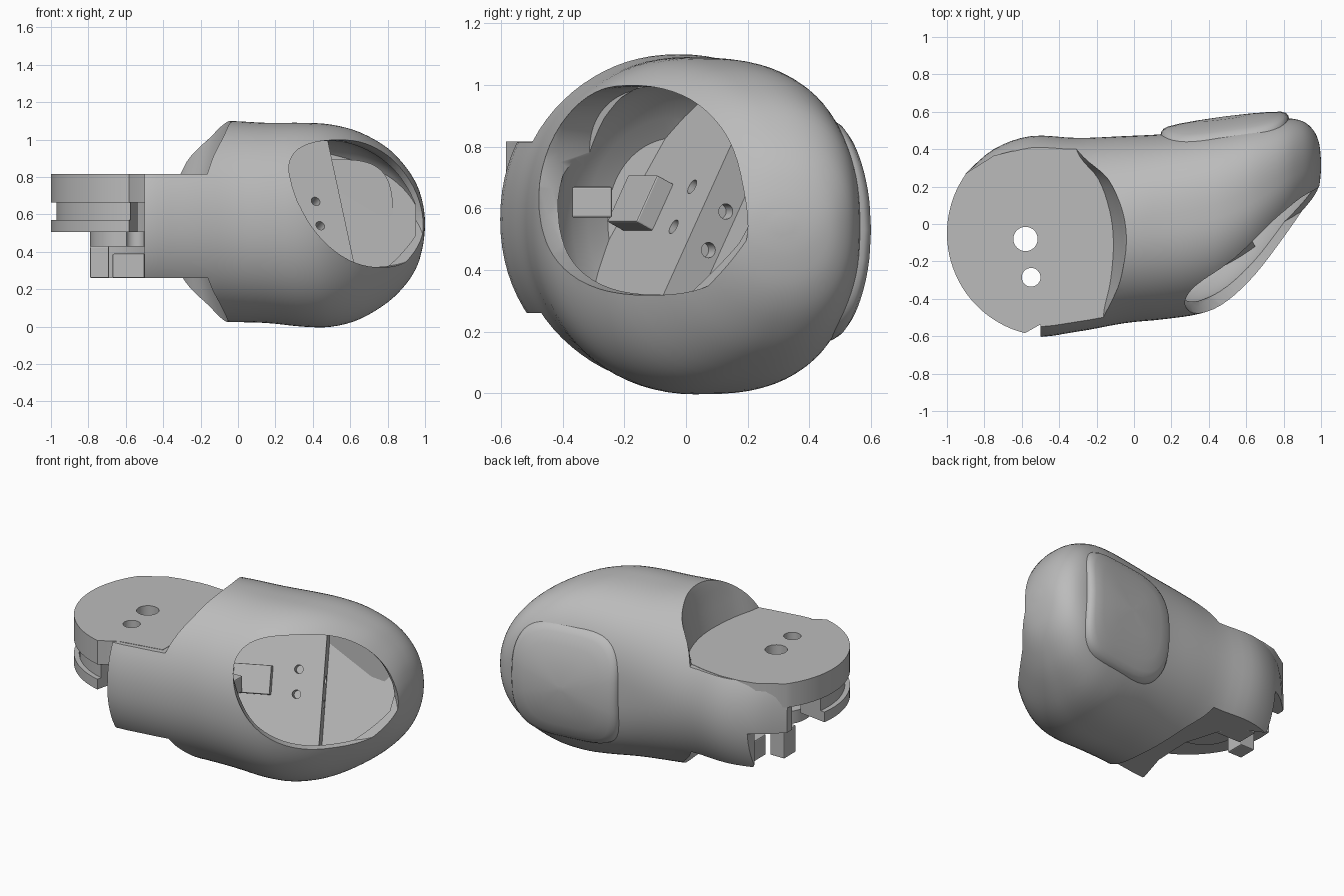
import bpy, bmesh, math
from mathutils import Vector, Matrix

old = bpy.data.objects.get("Cube")
if old:
    bpy.data.objects.remove(old, do_unlink=True)

grey = bpy.data.materials.new("plain grey")
grey.use_nodes = True
grey.diffuse_color = (0.5, 0.5, 0.5, 1)
grey.node_tree.nodes["Principled BSDF"].inputs["Base Color"].default_value = (0.5, 0.5, 0.5, 1)


def finish(name, bm):
    bmesh.ops.recalc_face_normals(bm, faces=bm.faces[:])
    mesh = bpy.data.meshes.new(name)
    bm.to_mesh(mesh)
    bm.free()
    mesh.materials.append(grey)
    ob = bpy.data.objects.new(name, mesh)
    bpy.context.collection.objects.link(ob)
    return ob


def skin(rings):
    """Closed bmesh through a list of rings of points."""
    bm = bmesh.new()
    rows = [[bm.verts.new(p) for p in ring] for ring in rings]
    for a, b in zip(rows, rows[1:]):
        for i in range(len(a)):
            j = (i + 1) % len(a)
            bm.faces.new((a[i], a[j], b[j], b[i]))
    bm.faces.new(rows[0][::-1])
    bm.faces.new(rows[-1])
    return bm


def superellipse(n, count, n_left=None):
    """Unit outline; the negative side may have its own roundness."""
    pts = []
    for i in range(count):
        t = 2 * math.pi * i / count
        c, s = math.cos(t), math.sin(t)
        k = n_left if n_left and c < 0 else n
        pts.append((math.copysign(abs(c) ** (2 / k), c), math.copysign(abs(s) ** (2 / k), s)))
    return pts


def spline(keys, steps):
    """Smooth interpolation through tuples of any length."""
    out = []
    for i in range(len(keys) - 1):
        p = [Vector(keys[max(0, min(len(keys) - 1, i + k))]) for k in (-1, 0, 1, 2)]
        for s in range(steps):
            t = s / steps
            out.append(p[1] + 0.5 * t * (p[2] - p[0] + t * (2 * p[0] - 5 * p[1] + 4 * p[2] - p[3]
                       + t * (3 * (p[1] - p[2]) + p[3] - p[0]))))
    return out + [Vector(keys[-1])]


def prism(outline, z0, z1):
    return skin([[(x, y, z) for x, y in outline] for z in (z0, z1)])


def arc(cx, cy, r, start, end, step):
    return [(cx + r * math.cos(math.radians(t)), cy + r * math.sin(math.radians(t)))
            for t in range(start, end, step)]


def rod(name, p, axis, r, length):
    bm = bmesh.new()
    m = Matrix.Translation(p) @ Vector(axis).to_track_quat("Z", "Y").to_matrix().to_4x4()
    bmesh.ops.create_cone(bm, cap_ends=True, segments=32, radius1=r, radius2=r, depth=length, matrix=m)
    return finish(name, bm)


def half_space(point, normal):
    """Big block filling everything behind a plane."""
    bm = bmesh.new()
    turn = normal.to_track_quat("Z", "Y").to_matrix().to_4x4()
    bmesh.ops.create_cube(bm, size=4, matrix=Matrix.Translation(point - 2 * normal) @ turn)
    return finish("half_space", bm)


def carve(ob, cutters):
    bpy.context.view_layer.objects.active = ob
    for c in cutters:
        mod = ob.modifiers.new("cut", "BOOLEAN")
        mod.operation, mod.solver, mod.object = "DIFFERENCE", "EXACT", c
        bpy.ops.object.modifier_apply(modifier=mod.name)
    for c in cutters:
        bpy.data.objects.remove(c, do_unlink=True)
    return ob


def smooth(ob, angle=35):
    bpy.ops.object.select_all(action="DESELECT")
    ob.select_set(True)
    bpy.context.view_layer.objects.active = ob
    bpy.ops.object.shade_smooth_by_angle(angle=math.radians(angle))


# Body sections: x, front y, back y, low z, high z, roundness of the back
sections = spline([
    (-0.9, -0.35, 0.27, 0.04, 1.09, 2), (-0.75, -0.5, 0.4, 0.04, 1.09, 2),
    (-0.55, -0.6, 0.47, 0.03, 1.1, 2), (-0.3, -0.575, 0.46, 0.03, 1.1, 2),
    (-0.05, -0.53, 0.47, 0.025, 1.1, 2.2), (0.15, -0.51, 0.48, 0.02, 1.09, 2.5),
    (0.35, -0.48, 0.5, 0, 1.09, 2.7), (0.5, -0.42, 0.52, 0, 1.08, 2.8),
    (0.65, -0.3, 0.545, 0.04, 1.04, 2.8), (0.8, -0.12, 0.565, 0.13, 0.955, 2.6),
    (0.9, 0.02, 0.55, 0.23, 0.85, 2.4), (0.96, 0.12, 0.5, 0.33, 0.75, 2.2),
    (0.99, 0.2, 0.43, 0.44, 0.65, 2), (1, 0.29, 0.34, 0.53, 0.57, 2)], 4)


def body_ring(s, inset=0.0):
    x, y0, y1, z0, z1, n = s
    return [(x, (y0 + y1) / 2 + a * ((y1 - y0) / 2 - inset), (z0 + z1) / 2 + b * ((z1 - z0) / 2 - inset))
            for a, b in superellipse(n, 80, 2.1)]


body = finish("fingertip_body", skin([body_ring(s) for s in sections]))

# Recess above and below the knuckle, flaring towards the rim
lip = [(-0.34, 0.5), (-0.29, 0.36), (-0.19, 0.24), (-0.13, 0.07), (-0.11, -0.1),
       (-0.125, -0.3), (-0.16, -0.46), (-0.17, -0.6)]
recess = [tuple(p) for p in spline(lip, 4)] + [(-0.17, -0.9), (-1.3, -0.9), (-1.3, 0.8), (-0.36, 0.8)]
cutters = []
for name, base, sign in (("recess_top", 0.815, 1), ("recess_low", 0.26, -1)):
    cutters.append(finish(name, skin([[(x + shift, y, base + sign * h) for x, y in recess]
                   for h, shift in ((0, 0), (0.1, 0.025), (0.2, 0.05), (0.25, 0.06), (0.3, 0.075), (0.5, 0.08))])))

# Open space around and under the hinge plate
inner = [(-1.3, -0.9), (-0.5, -0.9), (-0.5, -0.5), (-0.44, -0.3), (-0.43, -0.05), (-0.5, 0.18), (-0.62, 0.29)]
cutters.append(finish("void_low", prism(inner + [(-0.72, 0.34), (-0.72, 0.9), (-1.3, 0.9)], 0.1, 0.505)))
cutters.append(finish("void_high", prism(inner + [(-0.75, 0.3), (-0.86, 0.22), (-1.3, 0.22)], 0.45, 0.9)))

# Hollow with a stepped, tilted floor
floor_point = Vector((0.415, 0.02, 0.67))
floor_normal = Vector((0.39, -0.81, 0.45)).normalized()
down = Vector((0.2, -0.42, -0.88))
across = down.cross(floor_normal).normalized()
if across.x < 0:
    across = -across
down = floor_normal.cross(across)
if down.z > 0:
    down = -down
ridge = Vector((0.55, 0.085, 0.67))


def hollow(name):
    return finish(name, skin([body_ring(s, 0.07 + 0.2 * max(0, (0.3 - s[0]) / 0.25) ** 2)
                              for s in sections if 0.04 < s[0] < 0.95]))


step = floor_normal * 0.12
cutters.append(carve(hollow("hollow_upper"), [half_space(floor_point, floor_normal)]))
cutters.append(carve(hollow("hollow_lower"), [half_space(floor_point - step, floor_normal),
                                              half_space(ridge, across)]))

# Slanted oval opening with a soft flare
along, out = Vector((1, 1, 0)).normalized(), Vector((1, -1, 0)).normalized()
rings = []
for v, grow in ((0.33, 1), (0.47, 1), (0.52, 1.015), (0.56, 1.045), (1.1, 1.1)):
    rings.append([along * (0.355 + grow * 0.445 * a - 0.11 * b) + out * v
                  + Vector((0, 0, 0.665 + grow * 0.33 * b)) for a, b in superellipse(2.4, 64)])
cutters.append(carve(finish("opening", skin(rings)),
                     [half_space(floor_point + 0.002 * floor_normal, floor_normal)]))

# Screw holes in the floor and in its step
for p in (floor_point, Vector((0.44, -0.04, 0.54))):
    cutters.append(rod("screw_hole", p, floor_normal, 0.025, 0.16))
for t in (0.05, 0.19):
    cutters.append(rod("step_hole", ridge + down * t - floor_normal * 0.08, across, 0.025, 0.1))
carve(body, cutters)
smooth(body)

# Nail, a pillow that follows the back
rings = []
for scale, y in ((1, 0.3), (1, 0.515), (0.985, 0.538), (0.95, 0.553), (0.88, 0.563),
                 (0.7, 0.57), (0.4, 0.575), (0.05, 0.577)):
    ring = []
    for a, b in superellipse(3.6, 64):
        x, dz = 0.485 + 0.345 * a * scale, 0.365 * b * scale
        ring.append((x, y + 0.13 * (x - 0.5) - 0.6 * dz * dz, 0.53 + dz))
    rings.append(ring)
smooth(finish("nail", skin(rings)), 50)

# Hinge: full top plate, then a grooved rim around the front left
top_outline = arc(-0.45, -0.05, 0.55, 256, 143, -4) + [
    (-0.75, 0.365), (-0.65, 0.39), (-0.53, 0.4), (-0.4, 0.385), (-0.28, 0.36),
    (-0.2, 0.2), (-0.2, -0.47), (-0.47, -0.52)]


def rim_outline(r):
    return arc(-0.45, -0.05, r, 256, 170, -4) + arc(-0.45, -0.05, 0.36, 172, 257, 4)


# Round hinge lug reaching out of the neck
lug_outline = arc(-0.6, -0.08, 0.19, 90, 271, 10) + [(-0.35, -0.27), (-0.35, 0.11)]

for name, outline, z0, z1 in (("hinge_top_plate", top_outline, 0.665, 0.817),
                              ("hinge_groove", rim_outline(0.52), 0.57, 0.665),
                              ("hinge_low_rim", rim_outline(0.55), 0.505, 0.57),
                              ("hinge_lug", lug_outline, 0.43, 0.51)):
    plate = finish(name, prism(outline, z0, z1))
    carve(plate, [rod("pin_hole", (-0.58, -0.08, 0.6), (0, 0, 1), 0.065, 1),
                  rod("pin_hole", (-0.55, -0.285, 0.6), (0, 0, 1), 0.05, 1)])
    smooth(plate)


def box(name, size, matrix):
    bm = bmesh.new()
    bmesh.ops.create_cube(bm, size=1, matrix=matrix @ Matrix.Diagonal((*size, 1)))
    ob = finish(name, bm)
    mod = ob.modifiers.new("soft edges", "BEVEL")
    mod.width, mod.segments = 0.006, 2
    return ob


# Stops hanging below the hinge
box("hinge_stop", (0.1, 0.12, 0.17), Matrix.Translation((-0.74, 0.08, 0.345)))
box("hinge_foot", (0.17, 0.14, 0.13), Matrix.Translation((-0.585, 0.22, 0.325)))

# Blocks inside the hollow
turn = Matrix((across, down, floor_normal)).transposed().to_4x4()
box("inner_block", (0.22, 0.17, 0.1), Matrix.Translation((0.2, -0.135, 0.61)) @ turn)
box("inner_tab", (0.2, 0.13, 0.1), Matrix.Translation((0.1, -0.305, 0.62)))
